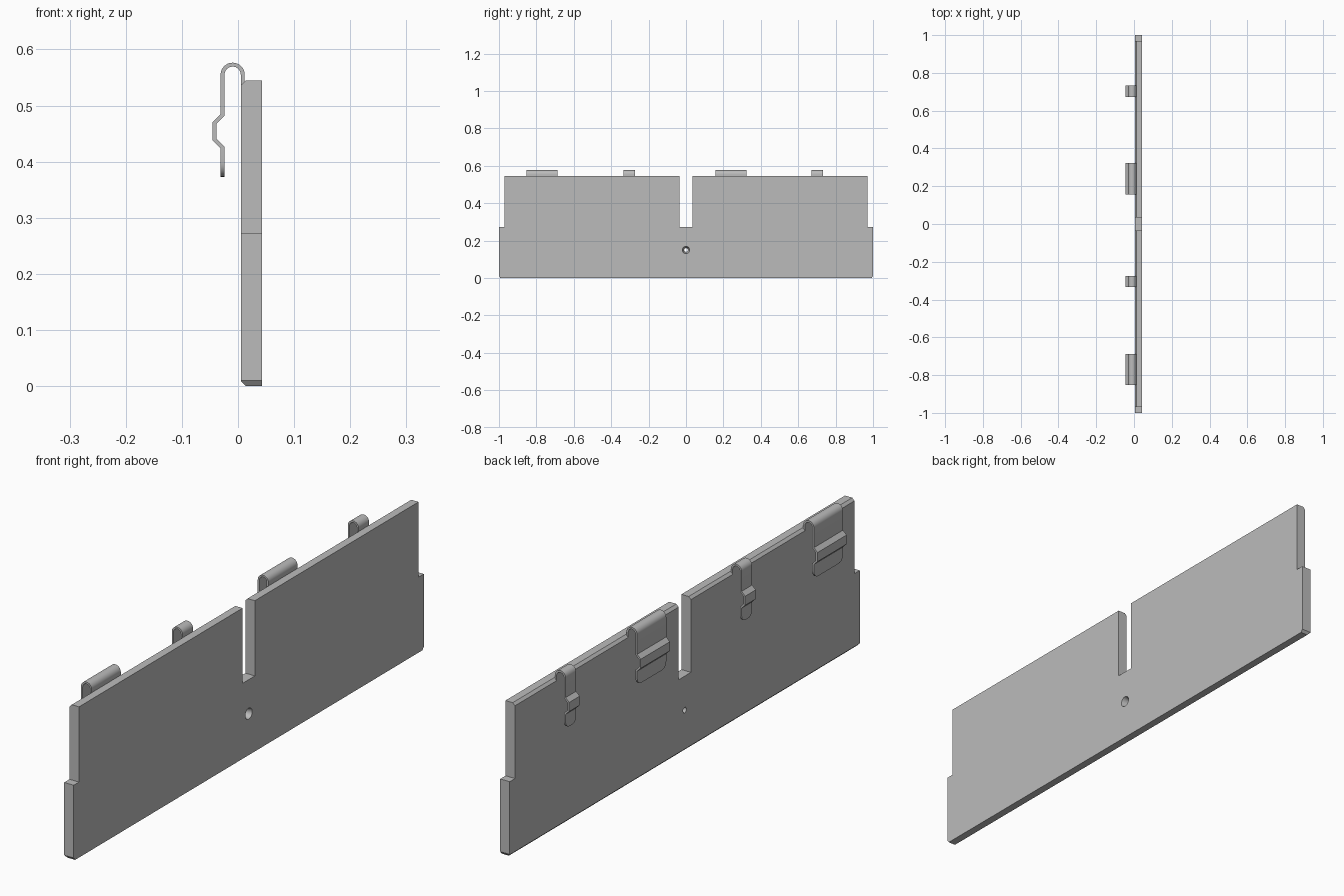
import bpy, bmesh, math
from mathutils import Vector

cube = bpy.data.objects.get("Cube")
if cube:
    bpy.data.objects.remove(cube, do_unlink=True)

grey = bpy.data.materials.new("plain_grey")
grey.use_nodes = True
grey.diffuse_color = (0.5, 0.5, 0.5, 1)
grey.node_tree.nodes["Principled BSDF"].inputs["Base Color"].default_value = (0.5, 0.5, 0.5, 1)

BACK, FRONT, TOP, STEP = 0.005, 0.043, 0.545, 0.273
CHAMFER = 0.009


def prism(points, offset):
    """Solid made by sweeping a closed polygon along an offset."""
    bm = bmesh.new()
    face = bm.faces.new([bm.verts.new(p) for p in points])
    swept = bmesh.ops.extrude_face_region(bm, geom=[face])["geom"]
    bmesh.ops.translate(bm, vec=offset, verts=[v for v in swept if isinstance(v, bmesh.types.BMVert)])
    bmesh.ops.recalc_face_normals(bm, faces=bm.faces)
    return bm


def bevel_where(bm, test, size, segments):
    edges = [e for e in bm.edges if test(e.verts[0].co, e.verts[1].co)]
    bmesh.ops.bevel(bm, geom=edges, offset=size, segments=segments, profile=0.5, affect="EDGES")


def finish(bm, name):
    mesh = bpy.data.meshes.new(name)
    bm.to_mesh(mesh)
    bm.free()
    mesh.materials.append(grey)
    ob = bpy.data.objects.new(name, mesh)
    bpy.context.collection.objects.link(ob)
    return ob


def activate(ob):
    bpy.ops.object.select_all(action="DESELECT")
    ob.select_set(True)
    bpy.context.view_layer.objects.active = ob


# Panel: mirrored outline with stepped ends and a central slot
half = [(0.035, STEP), (0.035, TOP), (0.97, TOP), (0.97, STEP), (1, STEP), (1, 0.01), (0.992, 0)]
outline = half + [(-y, z) for y, z in reversed(half)]
bm = prism([(BACK, y, z) for y, z in outline], Vector((FRONT - BACK, 0, 0)))


# Chamfer along the rear top and bottom edges
def rear_edge(a, b):
    on_back = max(a.x, b.x) < BACK + 1e-4
    return on_back and abs(a.z - b.z) < 1e-4 and (a.z < 1e-4 or a.z > TOP - 1e-4)


bevel_where(bm, rear_edge, CHAMFER, 1)
panel = finish(bm, "panel")

# Tapered screw hole through the panel
bpy.ops.mesh.primitive_cone_add(vertices=32, radius1=0.0095, radius2=0.02, depth=FRONT - BACK + 0.002,
                                location=((FRONT + BACK) / 2, 0, 0.15), rotation=(0, math.pi / 2, 0))
cutter = bpy.context.object
cutter.name = "hole_cutter"
cutter.hide_render = True
cutter.data.materials.append(grey)
cut = panel.modifiers.new("hole", "BOOLEAN")
cut.operation, cut.solver, cut.object = "DIFFERENCE", "EXACT", cutter
activate(panel)
bpy.ops.object.modifier_apply(modifier=cut.name)
bpy.data.objects.remove(cutter, do_unlink=True)
activate(panel)
bpy.ops.object.shade_smooth_by_angle(angle=math.radians(30))

# Clip centre line: tongue, outward bulge, leg, then a hook over the top
TIP, THICK = 0.373, 0.007
LEG, BULGE = -0.0275, -0.0415
path = [(LEG, TIP), (LEG, 0.425), (BULGE, 0.439), (BULGE, 0.469), (LEG, 0.483)]
for i in range(17):
    a = math.pi * (1 - i / 16)
    path.append((-0.0095 + 0.018 * math.cos(a), 0.555 + 0.018 * math.sin(a)))
path.append((0.0085, 0.5385))
path = [Vector(p) for p in path]


def offset_side(dist):
    """Mitred parallel copy of the centre line."""
    result = []
    for i, p in enumerate(path):
        before = (p - path[i - 1]).normalized() if i else (path[1] - p).normalized()
        after = (path[i + 1] - p).normalized() if i < len(path) - 1 else before
        mid = (before + after).normalized()
        result.append(p + Vector((-mid.y, mid.x)) * dist / mid.dot(before))
    return result


outer, inner = offset_side(THICK / 2), offset_side(-THICK / 2)
# Slanted end seats on the panel chamfer
outer[-1].y += THICK / 2
inner[-1].y -= THICK / 2
profile = outer + inner[::-1]


def clip(name, y, half_width, corner):
    bm = prism([(p.x, y - half_width, p.y) for p in profile], Vector((0, 2 * half_width, 0)))

    def tip_corner(a, b):
        return max(a.z, b.z) < TIP + 1e-4 and abs(a.y - b.y) < 1e-4

    bevel_where(bm, tip_corner, corner, 6)
    ob = finish(bm, name)
    activate(ob)
    bpy.ops.object.shade_smooth_by_angle(angle=math.radians(30))


# Alternating wide and narrow clips
for n, y in enumerate((-0.77, 0.24)):
    clip(f"wide_clip_{n + 1}", y, 0.083, 0.024)
for n, y in enumerate((-0.304, 0.702)):
    clip(f"narrow_clip_{n + 1}", y, 0.03, 0.022)
